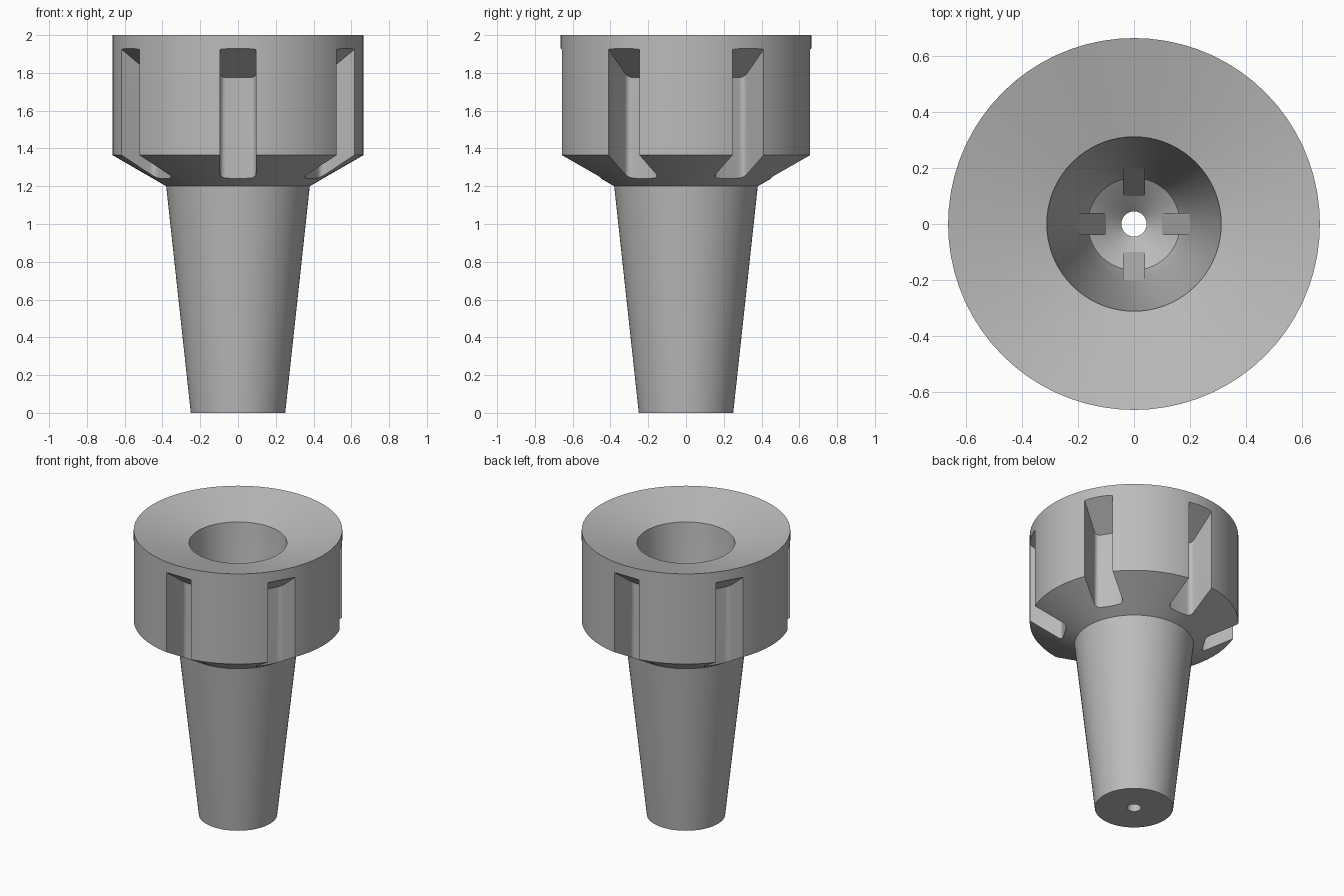
import bpy, bmesh, math
from mathutils import Matrix

if "Cube" in bpy.data.objects:
    bpy.data.objects.remove(bpy.data.objects["Cube"])

SEGMENTS = 72

grey = bpy.data.materials.new("plain grey")
grey.diffuse_color = (0.5, 0.5, 0.5, 1)
grey.use_nodes = True
grey.node_tree.nodes["Principled BSDF"].inputs["Base Color"].default_value = grey.diffuse_color


def make_object(name, bm):
    bmesh.ops.recalc_face_normals(bm, faces=bm.faces)
    mesh = bpy.data.meshes.new(name)
    bm.to_mesh(mesh)
    bm.free()
    mesh.materials.append(grey)
    obj = bpy.data.objects.new(name, mesh)
    bpy.context.collection.objects.link(obj)
    return obj


def lathe(name, profile):
    """Revolve a closed (radius, height) outline around z."""
    bm = bmesh.new()
    rings = []
    for i in range(SEGMENTS):
        a = math.tau * i / SEGMENTS
        rings.append([bm.verts.new((r * math.cos(a), r * math.sin(a), z)) for r, z in profile])
    n = len(profile)
    for i in range(SEGMENTS):
        a, b = rings[i], rings[(i + 1) % SEGMENTS]
        for j in range(n):
            k = (j + 1) % n
            bm.faces.new((a[j], b[j], b[k], a[k]))
    return make_object(name, bm)


def add_prism(bm, bottom, top, angle):
    """Join two matching outlines into a solid, turned about z."""
    turn = Matrix.Rotation(angle, 3, 'Z')
    low = [bm.verts.new(turn @ Matrix.Identity(3) @ bpy_vec(p)) for p in bottom]
    high = [bm.verts.new(turn @ bpy_vec(p)) for p in top]
    n = len(low)
    bm.faces.new(low[::-1])
    bm.faces.new(high)
    for i in range(n):
        j = (i + 1) % n
        bm.faces.new((low[i], low[j], high[j], high[i]))


def bpy_vec(p):
    from mathutils import Vector
    return Vector(p)


# Body: tapered shank, wide head, shallow funnel top, tapered socket and drain hole
body = lathe("body", [
    (0.045, 0), (0.25, 0), (0.38, 1.2), (0.665, 1.365), (0.665, 2.0),
    (0.312, 1.91), (0.195, 0.65), (0.165, 0.55), (0.11, 0.51), (0.045, 0.45),
])

# Six wrench slots round the head: rounded floor corners and a sloping top end
floor, half, fillet = 0.45, 0.095, 0.03
outline = [(0.8, -half)]
for side in (-1, 1):
    arc = []
    for i in range(6):
        a = math.radians(18 * i)
        arc.append((floor + fillet - fillet * math.sin(a),
                    side * (half - fillet + fillet * math.cos(a))))
    outline += arc if side < 0 else arc[::-1]
outline.append((0.8, half))

bm = bmesh.new()
for k in range(6):
    bottom = [(r, t, 1.1) for r, t in outline]
    top = [(r, t, 1.775 + (r - floor) * 0.15 / 0.208) for r, t in outline]
    add_prism(bm, bottom, top, math.radians(60 * k - 90))
cutter = make_object("slot_cutter", bm)
cutter.hide_render = True
cutter.hide_viewport = True

cut = body.modifiers.new("slots", 'BOOLEAN')
cut.operation = 'DIFFERENCE'
cut.solver = 'EXACT'
cut.object = cutter
bpy.context.view_layer.objects.active = body
body.select_set(True)
bpy.ops.object.modifier_apply(modifier=cut.name)
bpy.data.objects.remove(cutter, do_unlink=True)
bpy.ops.object.shade_smooth_by_angle(angle=math.radians(25))

# Four sloping ribs at the bottom of the socket
bm = bmesh.new()
for k in range(4):
    base = [(0.1, -0.04, 0.47), (0.205, -0.04, 0.47), (0.205, 0.04, 0.47), (0.1, 0.04, 0.47)]
    crest = [(r, t, 0.505 + (r - 0.1) * 2.2) for r, t, z in base]
    add_prism(bm, base, crest, math.radians(90 * k))
make_object("socket_ribs", bm)
